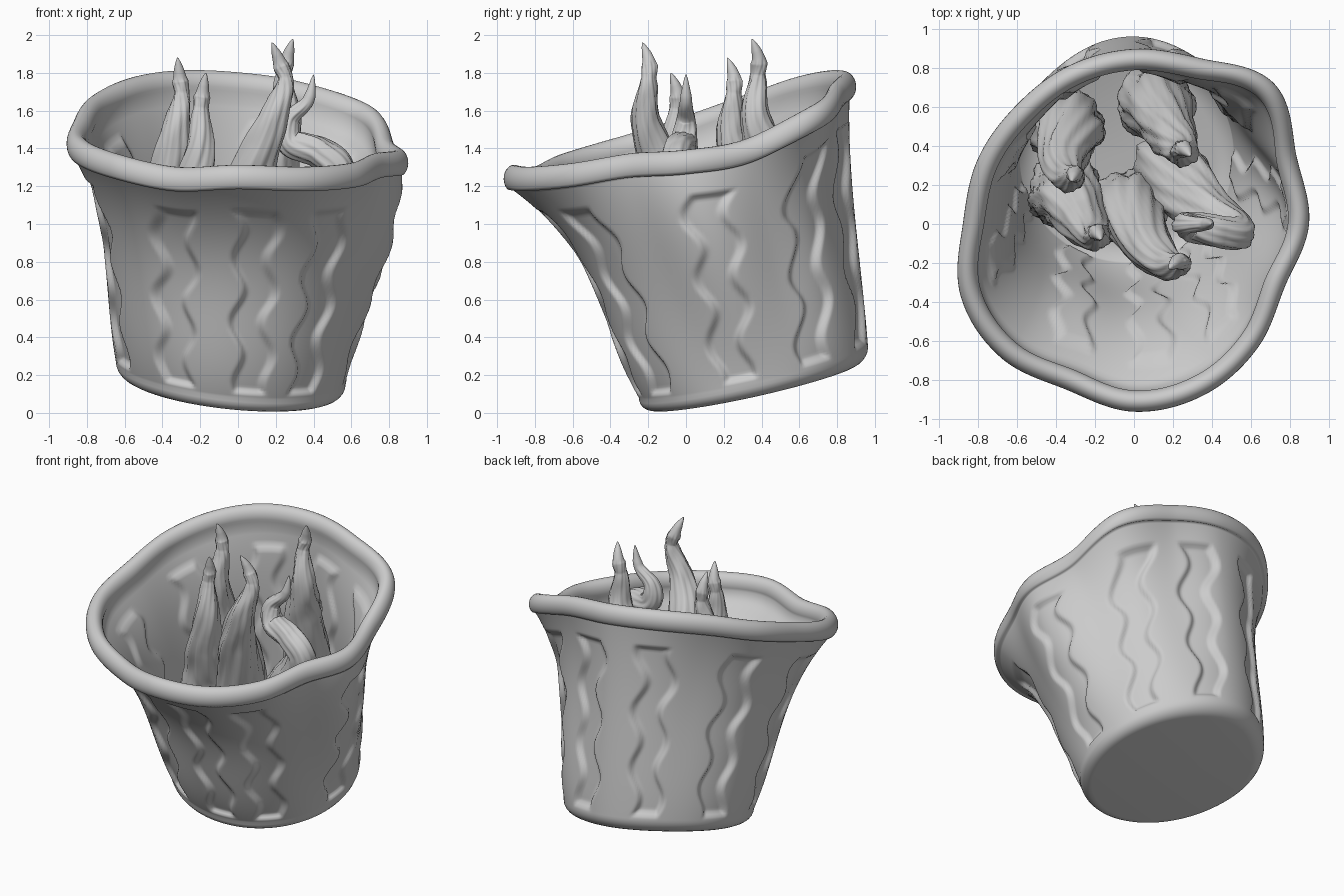
import bpy, math
from mathutils import Vector

if "Cube" in bpy.data.objects:
    bpy.data.objects.remove(bpy.data.objects["Cube"])

N = 300  # segments around the pot


def spline(p, u, closed=False):
    """Catmull-Rom through scalars or vectors, u in index units."""
    n = len(p)
    i = math.floor(u) if closed else min(max(math.floor(u), 0), n - 2)
    f = u - i
    g = (lambda k: p[k % n]) if closed else (lambda k: p[min(max(k, 0), n - 1)])
    a, b, c, d = g(i - 1), g(i), g(i + 1), g(i + 2)
    return (b * 2 + (c - a) * f + (a * 2 - b * 5 + c * 4 - d) * f * f
            + (b * 3 - a - c * 3 + d) * f ** 3) * 0.5


def smooth(x):
    x = min(max(x, 0), 1)
    return x * x * (3 - 2 * x)


def loft(name, rings):
    """Skin closed rings and cap both ends with a fan."""
    n = len(rings[0])
    verts = [v for r in rings for v in r]
    faces = [(j * n + i, j * n + (i + 1) % n, (j + 1) * n + (i + 1) % n, (j + 1) * n + i)
             for j in range(len(rings) - 1) for i in range(n)]
    last = (len(rings) - 1) * n
    for ring, start, flip in ((rings[0], 0, True), (rings[-1], last, False)):
        c = len(verts)
        verts.append(sum(ring, Vector()) / n)
        for i in range(n):
            a, b = start + i, start + (i + 1) % n
            faces.append((b, a, c) if flip else (a, b, c))
    me = bpy.data.meshes.new(name)
    me.from_pydata(verts, [], faces)
    me.shade_smooth()
    ob = bpy.data.objects.new(name, me)
    bpy.context.collection.objects.link(ob)
    return ob


# Warped rim outline: radius and height every 22.5 degrees from +x
RIM_R = [.90, .905, 1.02, .92, .90, .88, .86, .87, .88, .965, .97, .92, .965, .95, .90, .84]
RIM_Z = [1.32, 1.38, 1.56, 1.68, 1.73, 1.74, 1.70, 1.61, 1.50, 1.39, 1.30, 1.23, 1.24, 1.23, 1.25, 1.30]
# Bulge or hollow of the wall every 45 degrees
BOW = [.06, -.09, -.02, -.05, -.05, -.09, -.13, -.06]
# Wavy panels: angle at the foot and at the top
PANELS = [(-160, -162), (-119, -117), (-79, -83), (-51, -48), (-8, 8), (33, 48),
          (73, 78), (115, 112), (158, 155)]


def rim(a):
    u = a / math.tau * 16
    return spline(RIM_R, u, True), spline(RIM_Z, u, True)


def base_z(x, y):
    return 0.135 - 0.1 * (x + .04) + 0.22 * (y - .35)


def base_point(a, r, dz):
    r *= 1 - .07 * max(0, math.cos(a - 2.3)) ** 6
    x, y = -.04 + r * math.cos(a), .36 + r * math.sin(a)
    return Vector((x, y, base_z(x, y) + dz))


def relief(a, t):
    best = 0
    for k, (a0, a1) in enumerate(PANELS):
        ac = math.radians(a0 + (a1 - a0) * t)
        ac += 0.05 * math.sin(t * 21 + k * 1.7) + .015 * math.sin(t * 9 + k)
        da = (a - ac + math.pi) % math.tau - math.pi
        sd = max(abs(da) * .65 - .1, abs(t - .46) * 1.15 - .51)
        best = max(best, smooth(-sd / .04))
    return -.033 * best


def wall(a, t, inset, foot, dent=1):
    out = Vector((math.cos(a), math.sin(a), 0))
    r, z = rim(a)
    top = out * (r - .035) + Vector((0, 0, z - .05))
    p = base_point(a, .61, foot).lerp(top, t)
    bow = spline(BOW, a / math.tau * 8, True) * 6.75 * t * t * (1 - t)
    return p + out * (bow + relief(a, t) * dent - inset)


angles = [math.tau * i / N for i in range(N)]
rings = []
# Underside and rounded foot
for k in range(7):
    ph = math.pi / 2 * k / 6
    rings.append([base_point(a, .53 + .08 * math.sin(ph), .08 * (1 - math.cos(ph))) for a in angles])
# Outer wall
for j in range(1, 91):
    rings.append([wall(a, j / 90, 0, .08) for a in angles])
# Rolled rim bead
for k in range(17):
    ph = math.radians(-50 + 255 * k / 16)
    ring = []
    for a in angles:
        r, z = rim(a)
        q = r - .055 + .055 * math.cos(ph)
        ring.append(Vector((q * math.cos(a), q * math.sin(a), z + .073 * math.sin(ph))))
    rings.append(ring)
# Inner wall and floor
for j in range(60, -1, -1):
    rings.append([wall(a, j / 62, .06, .09, .8) for a in angles])
rings.append([base_point(a, .45, .07) for a in angles])
loft("pot", rings)


def sprout(name, path, radii, seed):
    """Gnarled tapering stalk swept along a curve."""
    pts = [Vector(p) for p in path]
    sides, steps = 40, 120
    normal, prev, rings = Vector((1, 0, 0)), Vector((0, 0, 1)), []
    for j in range(steps + 1):
        s = j / steps
        u, ur = s * (len(pts) - 1), s * (len(radii) - 1)
        c = spline(pts, u)
        tan = (spline(pts, min(u + .02, len(pts) - 1)) - spline(pts, max(u - .02, 0))).normalized()
        normal = prev.rotation_difference(tan) @ normal
        prev = tan
        side = tan.cross(normal)
        i = min(int(ur), len(radii) - 2)
        r = radii[i] + (radii[i + 1] - radii[i]) * (ur - i)
        bark = smooth((.88 - s) / .05)
        ring = []
        for k in range(sides):
            th = math.tau * k / sides
            w = th + .5 * math.sin(s * 9 + seed)
            g = (.05 * math.sin(5 * w + seed) + .05 * math.sin(11 * w + 4 * s + seed)
                 + .03 * math.sin(3 * th - 40 * s))
            ring.append(c + (normal * math.cos(th) + side * math.sin(th)) * r * (1 + bark * g))
        rings.append(ring)
    loft(name, rings)


# Four upright sprouts: foot xy, tip xyz, sideways kink of the neck
STALK_R = [.14, .19, .19, .17, .145, .12, .095, .075, .055, .038, .042, .026, .002]
for k, (bx, by, tx, ty, tz, kink) in enumerate([(-.34, .50, -.32, .22, 1.88, .02),
                                                (.12, .62, .29, .35, 1.98, -.05),
                                                (-.34, .16, -.17, -.08, 1.80, -.03),
                                                (-.02, .08, .18, -.23, 1.96, .07)]):
    mx, my = tx - .3 * (tx - bx), ty - .3 * (ty - by)
    path = [(bx, by, base_z(bx, by) + .09), (bx - .01, by, .5), (bx + .01, by - .03, .85),
            (mx - .04, my + .02, tz - .68), (tx + kink * .3 - .02, ty + .02, tz - .42),
            (tx + kink, ty + .03, tz - .22), (tx + kink * .6, ty + .035, tz - .11), (tx, ty, tz)]
    sprout(f"sprout_{k + 1}", path, STALK_R, k * 2.1)

# Sprout with the elbow bent to the side
sprout("bent_sprout", [(.2, .3, .2), (.19, .27, .6), (.36, .08, 1.0), (.53, -.04, 1.26), (.43, -.04, 1.38),
                       (.28, -.01, 1.43), (.27, 0, 1.55), (.37, 0, 1.65), (.40, 0, 1.79)],
       [.15, .19, .16, .11, .085, .08, .075, .06, .04, .03, .002], 4)
